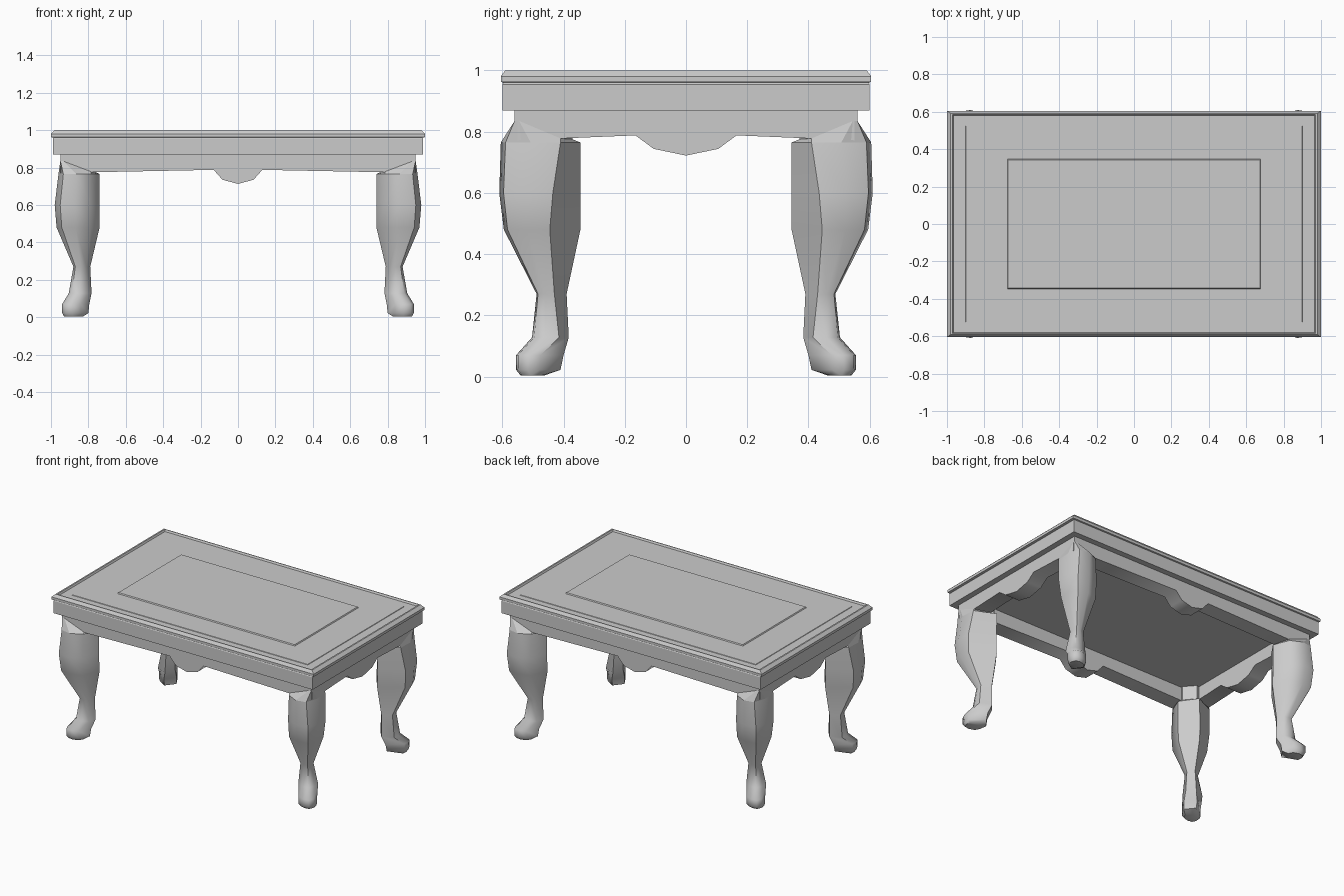
import bpy, bmesh, math

cube = bpy.data.objects.get("Cube")
if cube:
    bpy.data.objects.remove(cube)

# Single grey finish
GREY = (0.6, 0.6, 0.6, 1.0)
mat = bpy.data.materials.new("plain grey")
mat.use_nodes = True
mat.diffuse_color = GREY
mat.node_tree.nodes["Principled BSDF"].inputs["Base Color"].default_value = GREY


def loft(name, rings, smooth=None):
    """Skin closed rings of points, cap both ends, and add the object."""
    bm = bmesh.new()
    rows = [[bm.verts.new(p) for p in ring] for ring in rings]
    for low, high in zip(rows, rows[1:]):
        n = len(low)
        for i in range(n):
            j = (i + 1) % n
            bm.faces.new((low[i], low[j], high[j], high[i]))
    bm.faces.new(rows[0])
    bm.faces.new(rows[-1])
    bmesh.ops.recalc_face_normals(bm, faces=bm.faces)
    mesh = bpy.data.meshes.new(name)
    bm.to_mesh(mesh)
    bm.free()
    mesh.materials.append(mat)
    obj = bpy.data.objects.new(name, mesh)
    bpy.context.collection.objects.link(obj)
    if smooth:
        bpy.ops.object.select_all(action='DESELECT')
        obj.select_set(True)
        bpy.context.view_layer.objects.active = obj
        bpy.ops.object.shade_smooth_by_angle(angle=math.radians(smooth))


def rectangle(hx, hy, z):
    return [(-hx, -hy, z), (hx, -hy, z), (hx, hy, z), (-hx, hy, z)]


# Table top: board, lip, raised rim, recess, stepped field and centre panel
top_profile = [
    (0.99, 0.60, 0.87), (0.99, 0.60, 0.955), (0.985, 0.597, 0.96),
    (1.0, 0.605, 0.963), (1.0, 0.605, 0.981),
    (0.98, 0.591, 1.0), (0.97, 0.586, 1.0), (0.964, 0.58, 0.988),
    (0.90, 0.525, 0.988), (0.898, 0.523, 0.991),
    (0.677, 0.347, 0.991), (0.673, 0.343, 0.998),
]
loft("table_top", [rectangle(*p) for p in top_profile])

# Aprons: scalloped boards with a hanging centre drop
APRON_X, APRON_Y, THICK = 0.95, 0.56, 0.11


def apron(name, half, drop, low, along_x, side):
    edge = [(drop, 0.788), (drop * 0.64, low + 0.022), (0, low)]
    right = [(half, 0.872), (half, 0.772)] + edge
    outline = right + [(-u, z) for u, z in reversed(right[:-1])]
    face = APRON_Y if along_x else APRON_X
    rings = []
    for depth in (face, face - THICK):
        d = depth * side
        rings.append([(u, d, z) if along_x else (d, u, z) for u, z in outline])
    loft(name, rings, 50)


for side, x_name, y_name in ((-1, "right", "front"), (1, "left", "back")):
    apron(y_name + "_apron", APRON_X - 0.01, 0.13, 0.713, True, side)
    apron(x_name + "_apron", APRON_Y - 0.01, 0.165, 0.722, False, side)

# Leg stations: z, then outer / side edge / inner limits in x and in y
leg_stations = [
    (0.003, 0.93, 0.845, 0.83, 0.54, 0.475, 0.465),
    (0.022, 0.94, 0.84, 0.80, 0.555, 0.478, 0.41),
    (0.07, 0.94, 0.84, 0.795, 0.555, 0.475, 0.40),
    (0.128, 0.905, 0.80, 0.783, 0.503, 0.415, 0.383),
    (0.27, 0.88, 0.81, 0.79, 0.488, 0.43, 0.39),
    (0.48, 0.97, 0.785, 0.74, 0.595, 0.445, 0.345),
    (0.60, 0.98, 0.785, 0.74, 0.61, 0.435, 0.345),
    (0.765, 0.96, 0.785, 0.74, 0.605, 0.41, 0.345),
]


def leg_ring(station, sx, sy):
    """Rounded outer front, with three flat faces turned to the inside."""
    z, ox, ax, ix, oy, by, iy = station
    wx, wy = ox - ax, oy - by
    points = [
        (ix, iy + 0.43 * (oy - iy)), (ax, oy - 0.2 * wy), (ox - 0.55 * wx, oy),
        (ox - 0.15 * wx, oy - 0.08 * wy), (ox, oy - 0.5 * wy),
        (ox - 0.03 * wx, by), (ix + 0.35 * (ox - ix), iy),
    ]
    return [(x * sx, y * sy, z) for x, y in points]


# Four legs, each with a faceted shoulder rising to the apron corner
a, b = APRON_X, APRON_Y
neck = [
    (0.76, 0.44, 0.775), (0.785, b, 0.778), (a - 0.015, b, 0.835),
    (a, b, 0.835), (a, b - 0.015, 0.835), (a, 0.41, 0.778), (0.82, 0.37, 0.775),
]
for sx, x_name in ((-1, "right"), (1, "left")):
    for sy, y_name in ((-1, "front"), (1, "back")):
        label = y_name + "_" + x_name
        rings = [leg_ring(s, sx, sy) for s in leg_stations]
        loft(label + "_leg", rings, 50)
        collar = [(x * sx, y * sy, z) for x, y, z in neck]
        top = [(x, y, 0.872) for x, y, z in collar]
        loft(label + "_shoulder", [rings[-1], collar, top])
